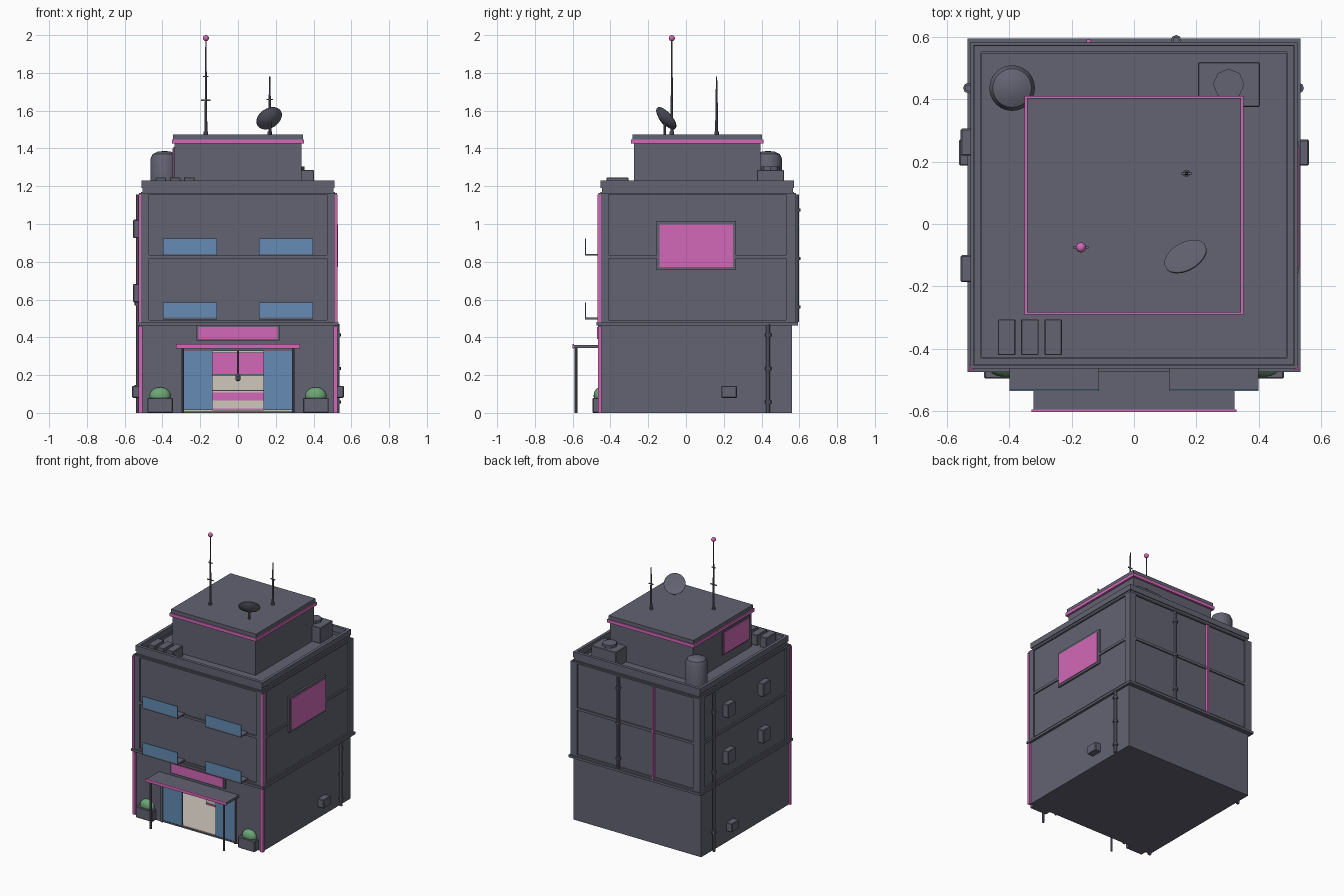
import bpy, bmesh, math
from mathutils import Vector, Matrix

cube = bpy.data.objects.get("Cube")
if cube:
    bpy.data.objects.remove(cube, do_unlink=True)


def material(name, rgb):
    m = bpy.data.materials.new(name)
    m.use_nodes = True
    m.diffuse_color = (*rgb, 1)
    m.node_tree.nodes["Principled BSDF"].inputs["Base Color"].default_value = (*rgb, 1)
    return m


GREY = material("slate grey", (0.125, 0.125, 0.17))
PINK = material("neon pink", (0.65, 0.14, 0.48))
BLUE = material("glass blue", (0.13, 0.26, 0.46))
BEIGE = material("warm beige", (0.62, 0.57, 0.5))
GREEN = material("leaf green", (0.15, 0.38, 0.18))


def finish(name, bm, mat, smooth=False):
    mesh = bpy.data.meshes.new(name)
    bm.to_mesh(mesh)
    bm.free()
    mesh.materials.append(mat)
    ob = bpy.data.objects.new(name, mesh)
    bpy.context.collection.objects.link(ob)
    if smooth:
        bpy.ops.object.select_all(action='DESELECT')
        ob.select_set(True)
        bpy.context.view_layer.objects.active = ob
        bpy.ops.object.shade_smooth_by_angle()
    return ob


def box(name, x, y, z, mat=GREY, bevel=0):
    """Box from (low, high) ranges."""
    bm = bmesh.new()
    bmesh.ops.create_cube(bm, size=1)
    for v in bm.verts:
        v.co = Vector([r[0] if c < 0 else r[1] for r, c in zip((x, y, z), v.co)])
    if bevel:
        bmesh.ops.bevel(bm, geom=bm.edges[:], offset=bevel, segments=1, affect='EDGES')
    return finish(name, bm, mat)


def lathe(name, profile, loc, mat=GREY, sides=12, axis=(0, 0, 1), smooth=True):
    """Spin (radius, height) points around an axis through loc."""
    bm = bmesh.new()
    verts = [bm.verts.new((r, 0, h)) for r, h in profile]
    edges = [bm.edges.new(p) for p in zip(verts, verts[1:])]
    bmesh.ops.spin(bm, geom=verts + edges, cent=(0, 0, 0), axis=(0, 0, 1),
                   angle=math.tau, steps=sides, use_duplicate=False)
    bmesh.ops.remove_doubles(bm, verts=bm.verts[:], dist=1e-4)
    bmesh.ops.recalc_face_normals(bm, faces=bm.faces[:])
    turn = Vector((0, 0, 1)).rotation_difference(Vector(axis)).to_matrix().to_4x4()
    bm.transform(Matrix.Translation(loc) @ turn)
    return finish(name, bm, mat, smooth)


def rod(name, x, y, z0, z1, r, mat=GREY, sides=8):
    return lathe(name, [(0, z0), (r, z0), (r, z1), (0, z1)], (x, y, 0), mat, sides)


def ball(name, loc, size, mat):
    bm = bmesh.new()
    bmesh.ops.create_uvsphere(bm, u_segments=16, v_segments=10, radius=1)
    bm.transform(Matrix.Translation(loc) @ Matrix.Diagonal((*size, 1)))
    return finish(name, bm, mat, True)


CY = 0.06  # depth centre of the building


def slab(name, half, z, mat=GREY):
    return box(name, (-half, half), (CY - half, CY + half), z, mat)


def ring(name, half, width, z, mat=GREY):
    inner = half - width
    for side, s in (("left", 1), ("right", -1)):
        box(f"{name}_{side}", sorted((s * half, s * inner)), (CY - half, CY + half), z, mat)
    for side, s in (("back", 1), ("front", -1)):
        box(f"{name}_{side}", (-inner, inner), sorted((CY + s * half, CY + s * inner)), z, mat)


# Ground floor shell with an open shop room
FRONT, BACK, GX = -0.45, 0.56, 0.515
box("shop_base", (-GX, GX), (FRONT, BACK), (0, 0.01))
box("shop_floor", (-0.48, 0.48), (FRONT + 0.005, 0.02), (0.01, 0.015), BEIGE)
box("shop_rear_block", (-GX, GX), (0.02, BACK), (0.01, 0.47))
box("shop_ceiling", (-GX, GX), (FRONT, 0.02), (0.45, 0.47))
box("shop_lintel", (-0.3, 0.3), (FRONT, FRONT + 0.03), (0.33, 0.45))
box("shop_back_wall", (-0.48, 0.48), (0.012, 0.02), (0.015, 0.45), BEIGE)
for side, s in (("left", 1), ("right", -1)):
    def span(a, b):
        return sorted((s * a, s * b))
    box(f"shop_side_wall_{side}", span(0.48, GX), (FRONT, 0.02), (0.01, 0.45))
    box(f"shop_front_wall_{side}", span(0.29, 0.48), (FRONT, FRONT + 0.03), (0.01, 0.45))
    box(f"shop_window_{side}", span(0.135, 0.29), (FRONT - 0.005, FRONT + 0.01), (0.015, 0.33), BLUE)
    box(f"entrance_post_{side}", span(0.288, 0.302), (FRONT - 0.01, FRONT), (0, 0.34))
    # Corner light strips
    box(f"lower_corner_strip_{side}", span(0.505, 0.527), (-0.465, -0.447), (0, 0.46), PINK)
    box(f"upper_corner_strip_{side}", span(0.513, 0.528), (-0.468, -0.45), (0.48, 1.155), PINK)
    # Canopy posts and planters
    rod(f"canopy_post_{side}", s * 0.295, -0.583, 0, 0.345, 0.008)
    box(f"planter_{side}", span(0.345, 0.48), (-0.495, -0.42), (0, 0.08), GREY, 0.004)
    ball(f"bush_{side}", (s * 0.412, -0.455, 0.09), (0.056, 0.034, 0.046), GREEN)
    # Balconies
    for floor, z in (("lower", 0.495), ("upper", 0.832)):
        box(f"balcony_slab_{floor}_{side}", span(0.112, 0.398), (-0.535, -0.45), (z, z + 0.01))
        box(f"balcony_glass_{floor}_{side}", span(0.112, 0.398), (-0.535, -0.529), (z + 0.01, z + 0.09), BLUE)

# Shop counter and wall sign
box("entrance_head", (-0.302, 0.302), (FRONT - 0.01, FRONT), (0.328, 0.34))
box("shop_wall_sign", (-0.135, 0.135), (0.004, 0.012), (0.205, 0.32), PINK)
box("shop_sign_trim", (-0.135, 0.135), (0.002, 0.012), (0.198, 0.205))
box("counter", (-0.2, 0.2), (-0.08, -0.02), (0.015, 0.115), BEIGE)
box("counter_top", (-0.2, 0.2), (-0.085, -0.015), (0.115, 0.122))
box("counter_stripe", (-0.2, 0.2), (-0.085, -0.08), (0.065, 0.108), PINK)
box("counter_foot", (-0.2, 0.2), (-0.085, -0.08), (0.015, 0.024), PINK)
lathe("pendant_lamp", [(0, 0), (0.014, 0.01), (0.014, 0.03), (0.004, 0.04), (0.004, 0.29), (0, 0.29)],
      (0, -0.05, 0.165), GREY, 8)

# Canopy and shop sign
box("canopy", (-0.322, 0.322), (-0.595, FRONT), (0.343, 0.36))
box("canopy_edge", (-0.328, 0.328), (-0.602, -0.594), (0.342, 0.364), PINK)
box("sign_frame", (-0.22, 0.22), (-0.465, FRONT), (0.382, 0.466))
box("sign_face", (-0.208, 0.208), (-0.47, -0.464), (0.392, 0.456), PINK)

# Upper storeys with raised frames round the panels
slab("floor_ledge", 0.533, (0.463, 0.48))
slab("upper_body", 0.513, (0.48, 1.17))
ring("frame_bottom", 0.523, 0.02, (0.48, 0.493))
ring("frame_middle", 0.523, 0.02, (0.817, 0.835))
ring("frame_top", 0.523, 0.02, (1.155, 1.165))
for x in (-1, 1):
    for y in (-1, 1):
        box("corner_column", sorted((x * 0.523, x * 0.47)),
            sorted((CY + y * 0.523, CY + y * 0.47)), (0.493, 1.155))

# Roof and parapet
ring("parapet", 0.506, 0.02, (1.165, 1.19))
ring("parapet_cap", 0.512, 0.022, (1.19, 1.23))
ROOF = 1.17

# Side billboard
box("billboard_frame", (0.51, 0.526), (-0.155, 0.265), (0.757, 1.015))
box("billboard_face", (0.525, 0.53), (-0.14, 0.25), (0.772, 0.998), PINK)

# Back light strip and drain pipes
box("back_light_strip", (-0.152, -0.138), (0.57, 0.59), (0.48, 1.155), PINK)
pipes = [("back", 0.135, 0.588, 0.48, 1.155), ("right", -0.53, 0.435, 0, 1.155),
         ("left", 0.527, 0.435, 0, 0.47)]
for name, x, y, z0, z1 in pipes:
    rod(f"drain_pipe_{name}", x, y, z0, z1, 0.011)
    for t in (0.12, 0.5, 0.88):
        z = z0 + t * (z1 - z0)
        rod(f"pipe_collar_{name}", x, y, z - 0.008, z + 0.008, 0.017)

# Wall cooling units
for y in (-0.143, 0.262):
    for z in (0.585, 0.925):
        box("wall_unit", (-0.555, -0.5), (y - 0.043, y + 0.043), (z, z + 0.098), GREY, 0.004)
for side, s in (("left", 1), ("right", -1)):
    box(f"ground_unit_{side}", sorted((s * 0.5, s * 0.56)), (0.187, 0.27), (0.08, 0.143), GREY, 0.004)

# Penthouse
slab("penthouse", 0.335, (ROOF, 1.43))
slab("penthouse_band", 0.35, (1.425, 1.448), PINK)
slab("penthouse_cap", 0.343, (1.448, 1.475))
box("penthouse_sign_frame", (-0.342, -0.33), (-0.245, 0.065), (1.235, 1.408))
box("penthouse_sign", (-0.348, -0.341), (-0.235, 0.055), (1.243, 1.4), PINK)

# Roof equipment
lathe("water_tank", [(0, 0), (0.073, 0), (0.073, 0.175), (0.062, 0.2), (0.035, 0.213), (0, 0.217)],
      (-0.39, 0.435, ROOF), GREY, 24)
box("roof_unit", (0.205, 0.403), (0.375, 0.518), (ROOF, 1.285), GREY, 0.003)
rod("roof_unit_fan", 0.303, 0.447, 1.28, 1.305, 0.05)
for x in (-0.408, -0.333, -0.258):
    box("roof_vent", (x - 0.028, x + 0.028), (-0.42, -0.305), (ROOF, 1.247), GREY, 0.003)

# Antennas with cross bars
for name, x, y, top, bars in (("tall", -0.17, -0.075, 1.98, ((1.655, 0.025), (1.78, 0.015))),
                              ("short", 0.168, 0.162, 1.78, ((1.66, 0.018),))):
    lathe(f"antenna_{name}", [(0, 1.47), (0.008, 1.47), (0.006, 1.65), (0.003, top), (0, top)],
          (x, y, 0), GREY, 8)
    rod(f"antenna_foot_{name}", x, y, 1.47, 1.49, 0.012)
    for z, w in bars:
        box(f"antenna_bar_{name}", (x - w, x + w), (y - 0.003, y + 0.003), (z - 0.003, z + 0.003))
ball("antenna_light", (-0.17, -0.075, 1.984), (0.016, 0.016, 0.016), PINK)

# Satellite dish
lathe("dish", [(0, -0.02), (0.04, -0.012), (0.073, 0.006), (0.073, 0.01), (0, 0.004)],
      (0.168, -0.11, 1.555), GREY, 20, (-0.39, 0.69, 0.6))
rod("dish_stand", 0.17, -0.113, 1.47, 1.545, 0.007)
